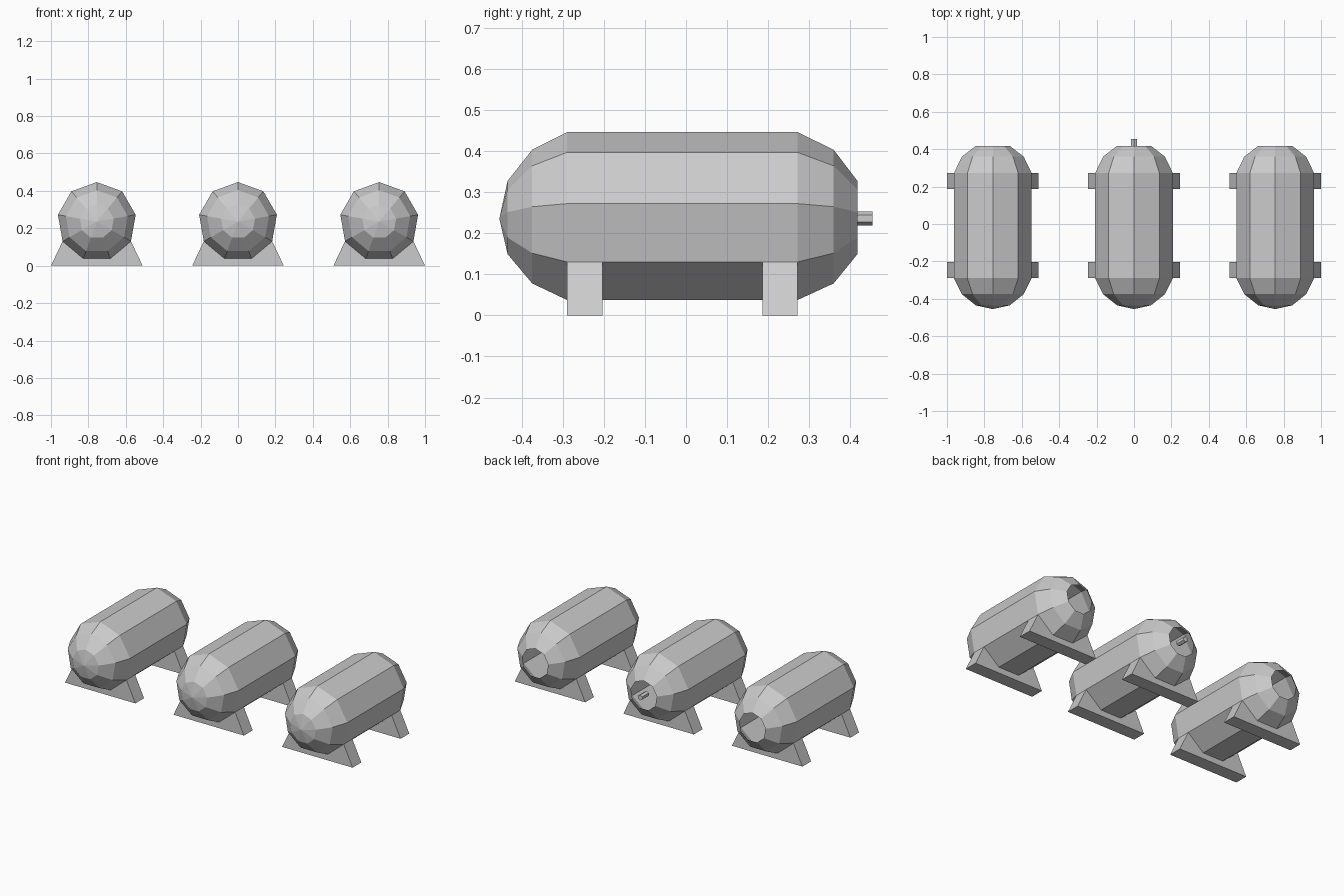
import bpy, bmesh, math

cube = bpy.data.objects.get("Cube")
if cube:
    bpy.data.objects.remove(cube, do_unlink=True)

SIDES = 9
RADIUS = 0.211
AXIS_Z = 0.236
SPACING = 0.755


def make_material(name, color):
    mat = bpy.data.materials.new(name)
    mat.use_nodes = True
    mat.diffuse_color = color
    mat.node_tree.nodes["Principled BSDF"].inputs["Base Color"].default_value = color
    return mat


grey = make_material("plain_grey", (0.6, 0.6, 0.6, 1))


def finish(bm, name):
    bmesh.ops.recalc_face_normals(bm, faces=bm.faces)
    mesh = bpy.data.meshes.new(name)
    bm.to_mesh(mesh)
    bm.free()
    mesh.materials.append(grey)
    obj = bpy.data.objects.new(name, mesh)
    bpy.context.collection.objects.link(obj)
    return obj


def ring_point(r, i, sides):
    a = math.tau * i / sides
    return r * math.sin(a), AXIS_Z + r * math.cos(a)


def lathe(name, profile, sides):
    """Sweep (y, radius) points round the tank axis; zero radius is a tip."""
    bm = bmesh.new()
    rings = []
    for y, r in profile:
        pts = [ring_point(r, i, sides) for i in range(sides if r else 1)]
        rings.append([bm.verts.new((x, y, z)) for x, z in pts])
    for a, b in zip(rings, rings[1:]):
        for i in range(sides):
            j = (i + 1) % sides
            corners = [a[i % len(a)], a[j % len(a)], b[j % len(b)], b[i % len(b)]]
            bm.faces.new(list(dict.fromkeys(corners)))
    return finish(bm, name)


def prism(name, outline, y0, y1):
    """Extrude an (x, z) outline from y0 to y1."""
    bm = bmesh.new()
    face = bm.faces.new([bm.verts.new((x, y0, z)) for x, z in outline])
    out = bmesh.ops.extrude_face_region(bm, geom=[face])["geom"]
    verts = [v for v in out if isinstance(v, bmesh.types.BMVert)]
    bmesh.ops.translate(bm, verts=verts, vec=(0, y1 - y0, 0))
    return finish(bm, name)


# Tank shell: pointed front, open collar at the back
tank_profile = [(-0.455, 0), (-0.435, 0.092), (-0.375, 0.168), (-0.29, RADIUS),
                (0.272, RADIUS), (0.36, 0.168), (0.418, 0.092)]

# Saddle outline: sloping sides, top cut to the tank's lower facets
saddle = [(-0.245, 0), (0.245, 0)] + [ring_point(RADIUS, i, SIDES) for i in (3, 4, 5, 6)]

for side, x in (("right", -SPACING), ("middle", 0), ("left", SPACING)):
    parts = [lathe(side + "_tank", tank_profile, SIDES),
             prism(side + "_front_support", saddle, -0.29, -0.204),
             prism(side + "_back_support", saddle, 0.186, 0.272)]
    for part in parts:
        part.location.x = x

# Outlet pipe at the back of the middle tank
lathe("outlet_pipe", [(0.39, 0), (0.39, 0.017), (0.455, 0.017), (0.455, 0)], 6)
